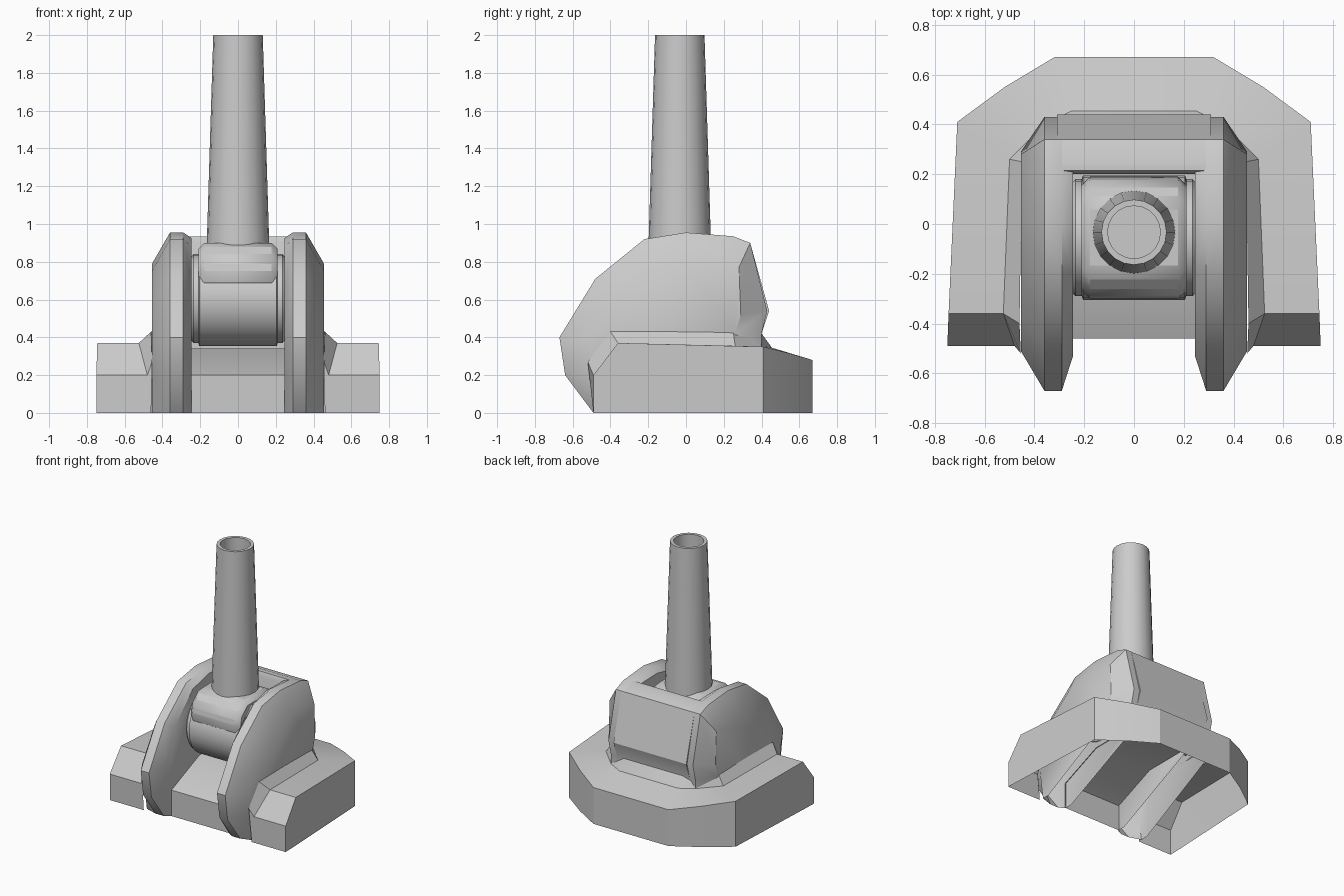
import bpy, bmesh, math

if "Cube" in bpy.data.objects:
    bpy.data.objects.remove(bpy.data.objects["Cube"])


def make(name, verts, faces, smooth=30):
    me = bpy.data.meshes.new(name)
    me.from_pydata(verts, [], faces)
    bm = bmesh.new()
    bm.from_mesh(me)
    bmesh.ops.recalc_face_normals(bm, faces=bm.faces)
    bm.to_mesh(me)
    bm.free()
    ob = bpy.data.objects.new(name, me)
    bpy.context.collection.objects.link(ob)
    bpy.ops.object.select_all(action='DESELECT')
    ob.select_set(True)
    bpy.context.view_layer.objects.active = ob
    bpy.ops.object.shade_smooth_by_angle(angle=math.radians(smooth))
    return ob


def prism(name, profile, half):
    """Extrude a (y, z) profile across x."""
    n = len(profile)
    verts = [(s * half, y, z) for s in (-1, 1) for y, z in profile]
    faces = [(i, (i + 1) % n, n + (i + 1) % n, n + i) for i in range(n)]
    faces += [tuple(range(n)), tuple(range(n, 2 * n))]
    return make(name, verts, faces)


def lathe(name, profile, seg, place):
    """Spin (radius, height) points; place maps the result to the world."""
    verts = [place(r * math.cos(a), r * math.sin(a), h)
             for r, h in profile
             for a in [math.tau * k / seg for k in range(seg)]]
    n = len(profile)
    faces = [(j * seg + k, j * seg + (k + 1) % seg,
              (j + 1) * seg + (k + 1) % seg, (j + 1) * seg + k)
             for j in range(n - 1) for k in range(seg)]
    faces += [tuple(range(seg)), tuple(range((n - 1) * seg, n * seg))]
    return make(name, verts, faces)


# Base: open-bottomed U shell; each station is outer edge, collar foot, collar top
stations = [
    ((.75, -.49, .2), (.48, -.49, .2), (.455, -.52, .27)),
    ((.745, -.36, .37), (.525, -.36, .37), (.46, -.40, .43)),
    ((.71, .41, .35), (.50, .26, .355), (.45, .25, .43)),
    ((.52, .55, .315), (.36, .40, .35), (.35, .38, .42)),
    ((.32, .67, .28), (.25, .455, .345), (.25, .40, .42)),
]
half = [((s[0][0], s[0][1], 0),) + s for s in stations]
path = half + [tuple((-x, y, z) for x, y, z in s) for s in reversed(half)]
verts = [p for s in path for p in s]
faces = [(i * 4 + j, i * 4 + j + 1, i * 4 + j + 5, i * 4 + j + 4)
         for i in range(len(path) - 1) for j in range(3)]
k = len(verts)
verts += [(.46, -.49, 0), (-.46, -.49, 0)]
faces += [(0, 1, 2, 3, k), (k - 4, k - 3, k - 2, k - 1, k + 1)]
make("base", verts, faces, 20)

# Cheeks: crest outline with an inset inner ring and a deeper outer chamfer
crest = [(-.49, 0), (-.64, .2), (-.67, .4), (-.48, .71), (-.22, .92), (0, .955),
         (.25, .935), (.34, .90), (.43, .54), (.40, .42), (.40, .34)]
outer = [(-.46, 0), (-.49, .2), (-.51, .38), (-.37, .60), (-.18, .75), (0, .79),
         (.2, .79), (.28, .77), (.29, .52), (.26, .42), (.26, .34)]
inner = [(-.46, 0), (-.50, .2), (-.53, .4), (-.42, .67), (-.20, .88), (0, .925),
         (.25, .92), (.30, .88), (.34, .54), (.34, .42), (.34, .34)]
rings = ((.245, inner), (.29, crest), (.36, crest), (.455, outer))
n = len(crest)
for side, label in ((1, "right"), (-1, "left")):
    verts = [(side * x, y, z) for x, ring in rings for y, z in ring]
    faces = [(r * n + i, r * n + i + 1, (r + 1) * n + i + 1, (r + 1) * n + i)
             for r in range(3) for i in range(n - 1)]
    # side walls end at the deck, leaving the underside open
    k = len(verts)
    verts += [(side * .245, -.40, 0), (side * .455, -.40, 0)]
    faces += [tuple(range(n)) + (k,), tuple(range(3 * n, 4 * n)) + (k + 1,)]
    make("cheek_" + label, verts, faces, 35)

# Rear wall joining the cheeks
prism("rear_wall", [(.20, .34), (.20, .90), (.215, .935), (.25, .935), (.34, .90),
                    (.44, .54), (.40, .42), (.40, .34)], .31)

# Sloped floor between the cheeks, a folded sheet
floor = [(-.46, 0), (-.46, .2), (-.12, .34), (.22, .34)]
make("floor", [(s * .25, y, z) for y, z in floor for s in (-1, 1)],
     [(2 * i, 2 * i + 1, 2 * i + 3, 2 * i + 2) for i in range(3)])

# Trunnion drum with narrower end rings
lathe("trunnion_drum", [(.22, -.25), (.235, -.235), (.235, -.21), (.25, -.205),
                        (.25, .205), (.235, .21), (.235, .235), (.22, .25)], 24,
      lambda a, b, h: (h, a - .055, b + .605))

# Barrel housing
housing = prism("barrel_housing", [(-.28, .66), (-.305, .72), (-.285, .82), (-.2, .90),
                                   (.09, .90), (.17, .82), (.19, .72), (.17, .66)], .21)
bevel = housing.modifiers.new("Bevel", 'BEVEL')
bevel.width = .04
bevel.segments = 1

# Hollow tapered barrel
lathe("barrel", [(.169, .78), (.131, 2), (.106, 2), (.106, 1.75)], 20,
      lambda a, b, h: (a, b - .033, h))
